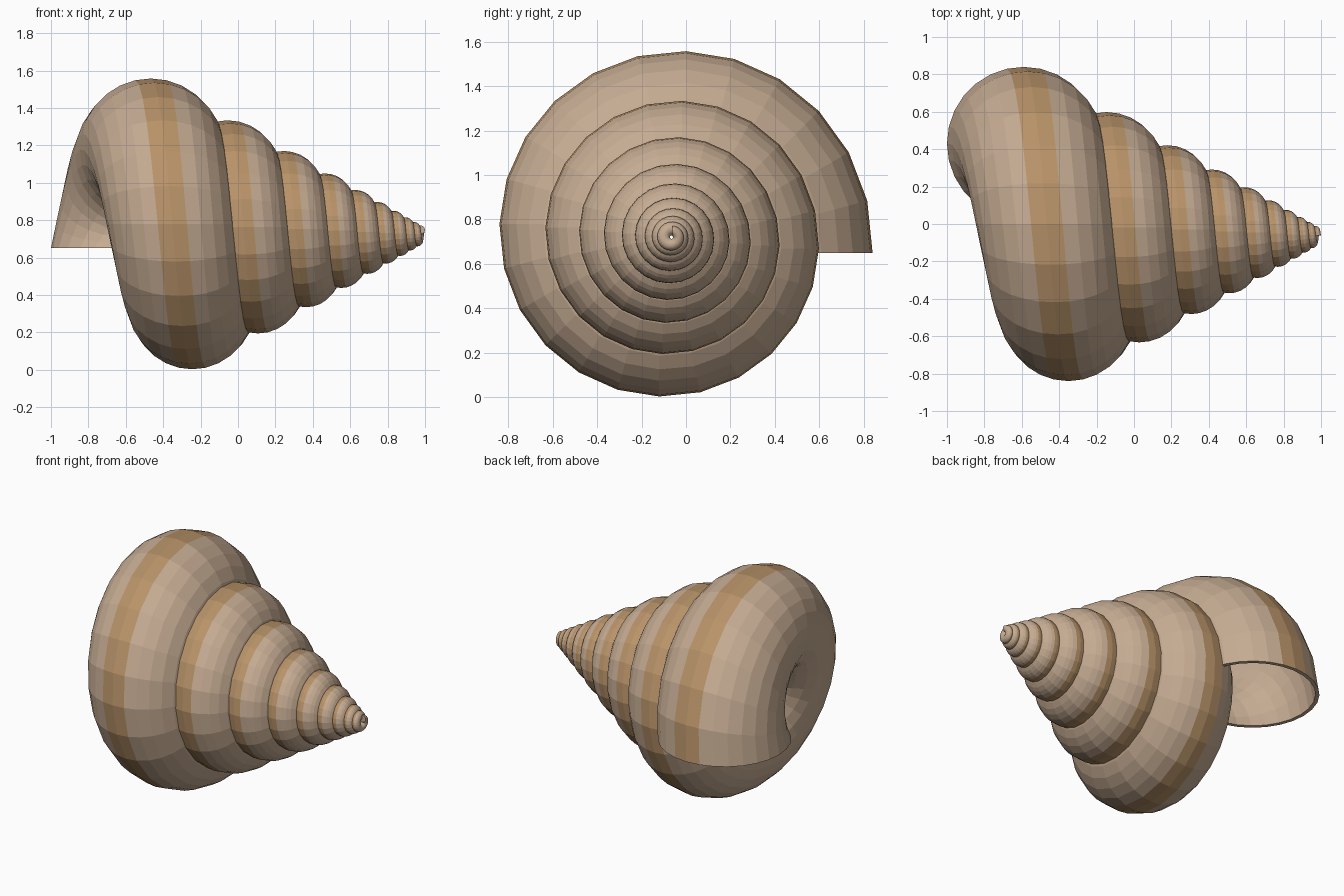
import bpy, bmesh, math

if "Cube" in bpy.data.objects:
    bpy.data.objects.remove(bpy.data.objects["Cube"])

# Shell layout: the coil runs around an axis parallel to x
AXIS_Y, AXIS_Z, APEX_X = -0.065, 0.72, 1.07
LENGTH, COIL_R, TUBE_R = 1.66, 0.50, 0.41   # values at the open mouth
SHRINK, TURNS = 0.733, 9.25                 # size ratio per whorl
STEPS, SIDES = 24, 28
LEAD = math.radians(8.05)                   # keeps the mouth rim level
WALL = 0.94


def material(name, color):
    m = bpy.data.materials.new(name)
    m.diffuse_color = (*color, 1)
    m.use_nodes = True
    m.node_tree.nodes["Principled BSDF"].inputs["Base Color"].default_value = m.diffuse_color
    return m


def ring(bm, back, fill):
    """One circular tube section, 'back' turns before the mouth."""
    s = SHRINK ** back
    t = 2 * math.pi * back
    cx = APEX_X - LENGTH * s
    cy = AXIS_Y + COIL_R * s * math.cos(t - LEAD)
    cz = AXIS_Z + COIL_R * s * math.sin(t - LEAD)
    verts = []
    for j in range(SIDES):
        a = 2 * math.pi * j / SIDES
        out, side = TUBE_R * s * fill * math.cos(a), TUBE_R * s * fill * math.sin(a)
        if fill < 1:
            out, side = out, side
        verts.append(bm.verts.new((cx + side, cy + out * math.cos(t), cz + out * math.sin(t))))
    return verts


def bridge(bm, a, b, striped=False):
    for j in range(SIDES):
        k = (j + 1) % SIDES
        f = bm.faces.new((a[j], a[k], b[k], b[j]))
        f.material_index = 1 if striped and j in (0, SIDES - 1) else 0


bm = bmesh.new()
count = int(TURNS * STEPS)

# Outer and inner walls of the coiled tube
outer = [ring(bm, i / STEPS, 1.0) for i in range(count + 1)]
inner = [ring(bm, i / STEPS, WALL) for i in range(count + 1)]
for i in range(count):
    bridge(bm, outer[i], outer[i + 1], striped=True)
    bridge(bm, inner[i], inner[i + 1])

# Mouth rim and closed tip
bridge(bm, outer[0], inner[0])
bm.faces.new(outer[-1])
bm.faces.new(inner[-1])
bmesh.ops.recalc_face_normals(bm, faces=bm.faces)

# The inner wall must face into the hollow: orient it against the outer wall
mesh = bpy.data.meshes.new("spiral_shell")
bm.to_mesh(mesh)
bm.free()
mesh.materials.append(material("shell_tan", (0.56, 0.41, 0.29)))
mesh.materials.append(material("shell_stripe", (0.48, 0.29, 0.14)))
shell = bpy.data.objects.new("spiral_shell", mesh)
bpy.context.collection.objects.link(shell)
